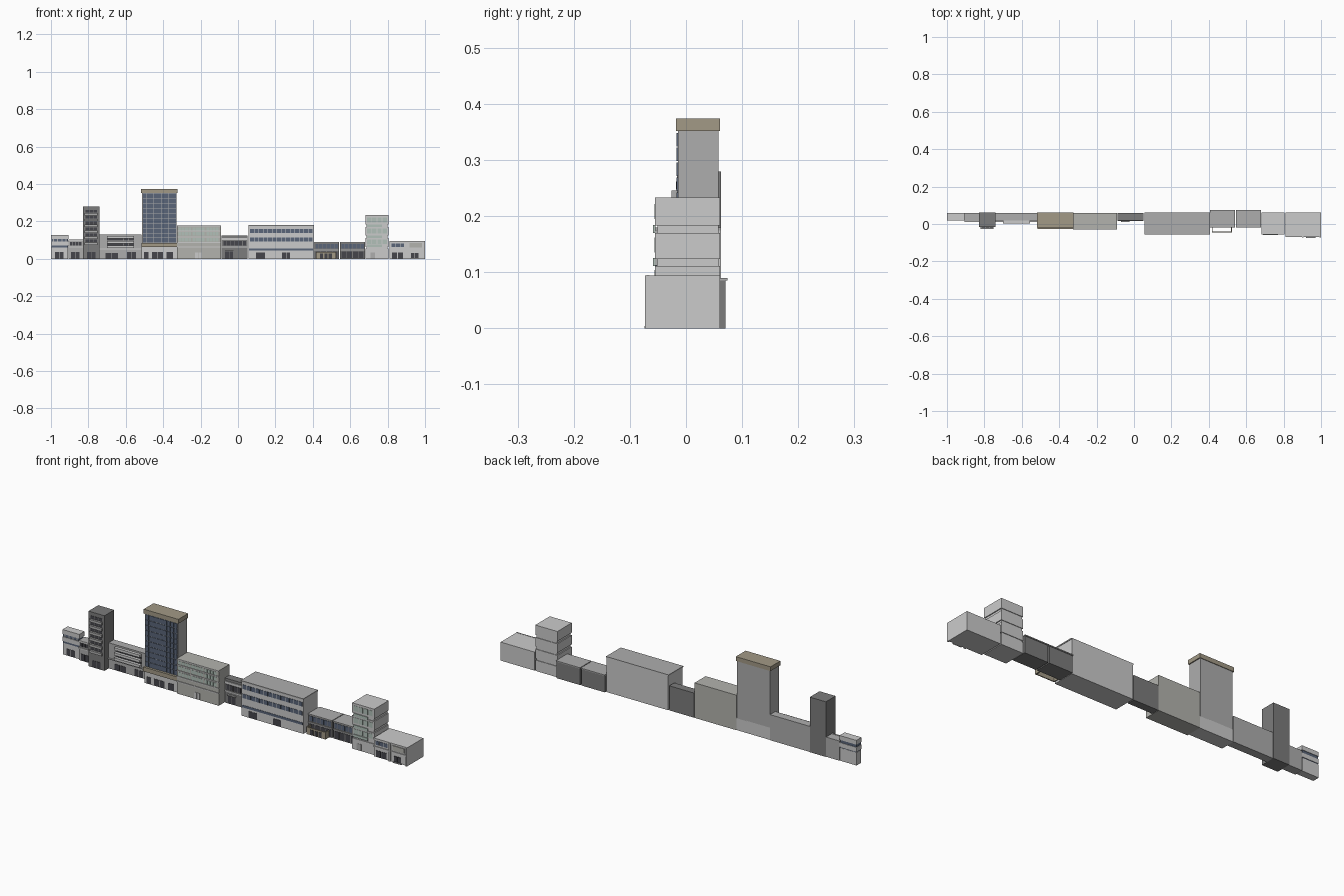
import bpy, bmesh

if "Cube" in bpy.data.objects:
    bpy.data.objects.remove(bpy.data.objects["Cube"])

def material(name, r, g, b):
    m = bpy.data.materials.new(name)
    m.diffuse_color = (r, g, b, 1)
    m.use_nodes = True
    m.node_tree.nodes["Principled BSDF"].inputs["Base Color"].default_value = m.diffuse_color
    return m

LIGHT = material("light_concrete", .58, .58, .57)
MID = material("mid_concrete", .42, .42, .42)
DARK = material("dark_concrete", .20, .20, .20)
WARM = material("warm_stone", .45, .45, .42)
BEIGE = material("beige_trim", .36, .32, .24)
BLUE = material("blue_glass", .10, .13, .19)
GREEN = material("pale_green_glass", .44, .53, .48)
BLACK = material("dark_opening", .06, .06, .07)

def boxes(name, items, mat):
    """One object made of boxes given as (x0, x1, y0, y1, z0, z1)."""
    bm = bmesh.new()
    for x0, x1, y0, y1, z0, z1 in items:
        vs = bmesh.ops.create_cube(bm, size=1)["verts"]
        for v in vs:
            v.co.x = x1 if v.co.x > 0 else x0
            v.co.y = y1 if v.co.y > 0 else y0
            v.co.z = z1 if v.co.z > 0 else z0
    me = bpy.data.meshes.new(name)
    bm.to_mesh(me)
    bm.free()
    me.materials.append(mat)
    ob = bpy.data.objects.new(name, me)
    bpy.context.collection.objects.link(ob)
    return ob

def panes(name, x0, x1, n, rows, yf, mat, gap=.15, d=.0015):
    """Rows of n window panes standing proud of the wall at yf."""
    w = (x1 - x0) / n
    boxes(name, [(x0 + (i + gap / 2) * w, x0 + (i + 1 - gap / 2) * w, yf - d, yf + .001, a, b)
                 for i in range(n) for a, b in rows], mat)

# Corner shop at the far left: two stacked blocks
boxes("corner_shop_walls", [(-1, -.908, .022, .058, 0, .066),
                            (-1, -.905, .018, .059, .07, .092), (-1, -.905, .018, .059, .106, .128)], LIGHT)
boxes("corner_shop_core", [(-.998, -.908, .021, .057, .06, .107)], BLUE)
panes("corner_shop_mullions", -.998, -.908, 4, [(.092, .106)], .021, MID, .8)
panes("corner_shop_doors", -.98, -.93, 2, [(.002, .035)], .022, BLACK)

# Small two-storey shop
boxes("small_shop_walls", [(-.905, -.83, .014, .06, 0, .1)], MID)
boxes("small_shop_ledges", [(-.905, -.83, .01, .015, .06, .066), (-.905, -.83, .01, .015, .094, .102)], LIGHT)
panes("small_shop_windows", -.9, -.835, 4, [(.072, .09)], .014, BLACK)
panes("small_shop_doors", -.895, -.845, 2, [(.002, .035)], .014, BLACK)

# Narrow dark tower with stacked balconies
boxes("narrow_tower_walls", [(-.83, -.74, -.016, .062, 0, .28)], DARK)
floors = [.075 + i * .0315 for i in range(6)]
boxes("narrow_tower_balconies", [(-.82, -.75, -.026, -.015, z, z + .013) for z in floors], MID)
panes("narrow_tower_windows", -.818, -.752, 3, [(z + .015, z + .029) for z in floors], -.016, BLACK)
panes("narrow_tower_doors", -.81, -.76, 2, [(.002, .036)], -.016, BLACK)

# Low block with white balcony stripes
boxes("striped_block_walls", [(-.74, -.515, .018, .06, 0, .13)], MID)
boxes("striped_block_balconies", [(-.7, -.555, .003, .019, z, z + .013) for z in (.057, .083, .109)], LIGHT)
panes("striped_block_windows", -.7, -.555, 5, [(.071, .082), (.097, .108)], .018, BLACK, .06)
boxes("striped_block_canopy", [(-.74, -.515, .012, .019, .049, .054)], LIGHT)
panes("striped_block_doors", -.71, -.64, 2, [(.002, .032)], .018, BLACK)
panes("striped_block_entrance", -.595, -.545, 2, [(.002, .036)], .018, BLACK, .08)

# Tall glass tower
boxes("glass_tower_walls", [(-.512, -.328, -.014, .058, .06, .352)], MID)
boxes("glass_tower_base", [(-.515, -.325, -.017, .058, 0, .062)], LIGHT)
boxes("glass_tower_cap", [(-.518, -.323, -.018, .061, .352, .374)], BEIGE)
boxes("glass_tower_band", [(-.515, -.325, -.026, -.012, .062, .084)], BEIGE)
panes("glass_tower_glass", -.51, -.33, 9, [(.086 + i * .0265, .11 + i * .0265) for i in range(10)],
      -.014, BLUE, .08, .0025)
panes("glass_tower_doors", -.46, -.4, 2, [(.002, .036)], -.017, BLACK, .08)
panes("glass_tower_shopfronts", -.385, -.345, 1, [(.002, .036)], -.017, BLACK)
panes("glass_tower_side_shopfront", -.505, -.475, 1, [(.002, .036)], -.017, BLACK)

# Warm stone office block
boxes("stone_office_walls", [(-.325, -.09, -.026, .06, 0, .178)], WARM)
boxes("stone_office_ledges", [(-.325, -.09, -.029, -.025, z, z + .005) for z in (.06, .085, .115, .145, .173)], LIGHT)
for i, x in enumerate((-.318, -.245, -.17)):
    panes(f"stone_office_windows_{i}", x, x + .068, 4, [(.092, .112), (.124, .142), (.152, .168)],
          -.026, GREEN, .12)
panes("stone_office_door", -.23, -.195, 2, [(.002, .034)], -.026, LIGHT)

# Small dark infill building
boxes("infill_walls", [(-.088, .052, .02, .06, 0, .125)], DARK)
boxes("infill_stripes", [(-.088, .052, .016, .021, .1, .112), (-.088, .052, .016, .021, .06, .066)], LIGHT)
panes("infill_windows", -.08, .045, 6, [(.07, .096)], .02, BLACK)
panes("infill_doors", -.07, -.025, 2, [(.002, .04)], .02, BLACK)
boxes("infill_canopy", [(-.07, -.025, .01, .02, .043, .048)], MID)

# Long office block with ribbon windows
boxes("long_office_walls", [(.057, .405, -.053, .062, 0, .178)], LIGHT)
boxes("long_office_ledges", [(.055, .407, -.057, .062, .174, .18)], MID)
panes("long_office_windows", .062, .4, 14, [(.092, .113), (.138, .16)], -.053, BLUE, .12)
boxes("long_office_ribbon", [(.06, .402, -.0545, -.052, .044, .056)], BLUE)
panes("long_office_doors", .095, .145, 2, [(.002, .034)], -.053, BLACK, .08)
panes("long_office_entrance", .235, .28, 2, [(.002, .034)], -.053, BLACK, .08)

# Pair of low dark shops with overhanging roof edges
for k, x in enumerate((.407, .546)):
    boxes(f"low_shop_{k}_walls", [(x, x + .133, -.014, .07, 0, .086)], DARK)
    boxes(f"low_shop_{k}_roof", [(x - .001, x + .134, -.018, .074, .085, .09)], MID)
    boxes(f"low_shop_{k}_ledge", [(x, x + .133, -.018, -.013, .045, .05)], MID)
    panes(f"low_shop_{k}_upper_windows", x + .005, x + .128, 6, [(.055, .08)], -.014, BLUE)
    panes(f"low_shop_{k}_lower_windows", x + .005, x + .128, 4, [(.004, .04)], -.014, BLACK)
# Roofless entrance porch in front of the first low shop
boxes("porch_walls", [(.416, .524, -.045, -.04, 0, .036), (.416, .421, -.04, -.014, 0, .036),
                      (.519, .524, -.04, -.014, 0, .036)], BEIGE)
panes("porch_doors", .435, .505, 3, [(.002, .028)], -.045, BLACK, .3)

# Pale apartment tower with projecting storeys
boxes("apartment_core", [(.686, .8, -.051, .058, 0, .23)], LIGHT)
boxes("apartment_storeys", [(.681, .805, -.055, .061, a, b)
                            for a, b in ((0, .055), (.063, .111), (.124, .17), (.183, .233))], LIGHT)
boxes("apartment_balconies", [(.69, .77, -.059, -.054, z, z + .014) for z in (.063, .111, .17)], GREEN)
panes("apartment_windows", .688, .798, 4, [(.08, .104), (.135, .162), (.195, .222)], -.055, GREEN)
panes("apartment_door", .705, .735, 1, [(.002, .034)], -.055, MID)

# Low shop at the far right
boxes("end_shop_walls", [(.81, 1, -.066, .061, 0, .094)], LIGHT)
boxes("end_shop_frames", [(.81, 1, -.07, -.065, .088, .095), (.81, 1, -.07, -.065, .048, .054),
                          (.898, .906, -.073, -.065, 0, .094), (.992, 1, -.073, -.065, 0, .094)], LIGHT)
panes("end_shop_windows", .82, .89, 3, [(.062, .082)], -.066, BLUE)
panes("end_shop_sign_panel", .915, .985, 1, [(.06, .084)], -.066, WARM, .05, .004)
panes("end_shop_doors", .82, .885, 2, [(.002, .034)], -.066, BLACK)
panes("end_shop_entrance", .925, .965, 2, [(.002, .032)], -.066, BLACK, .1, .003)
boxes("end_shop_steps", [(.92, .97, -.074, -.065, 0, .004)], MID)
